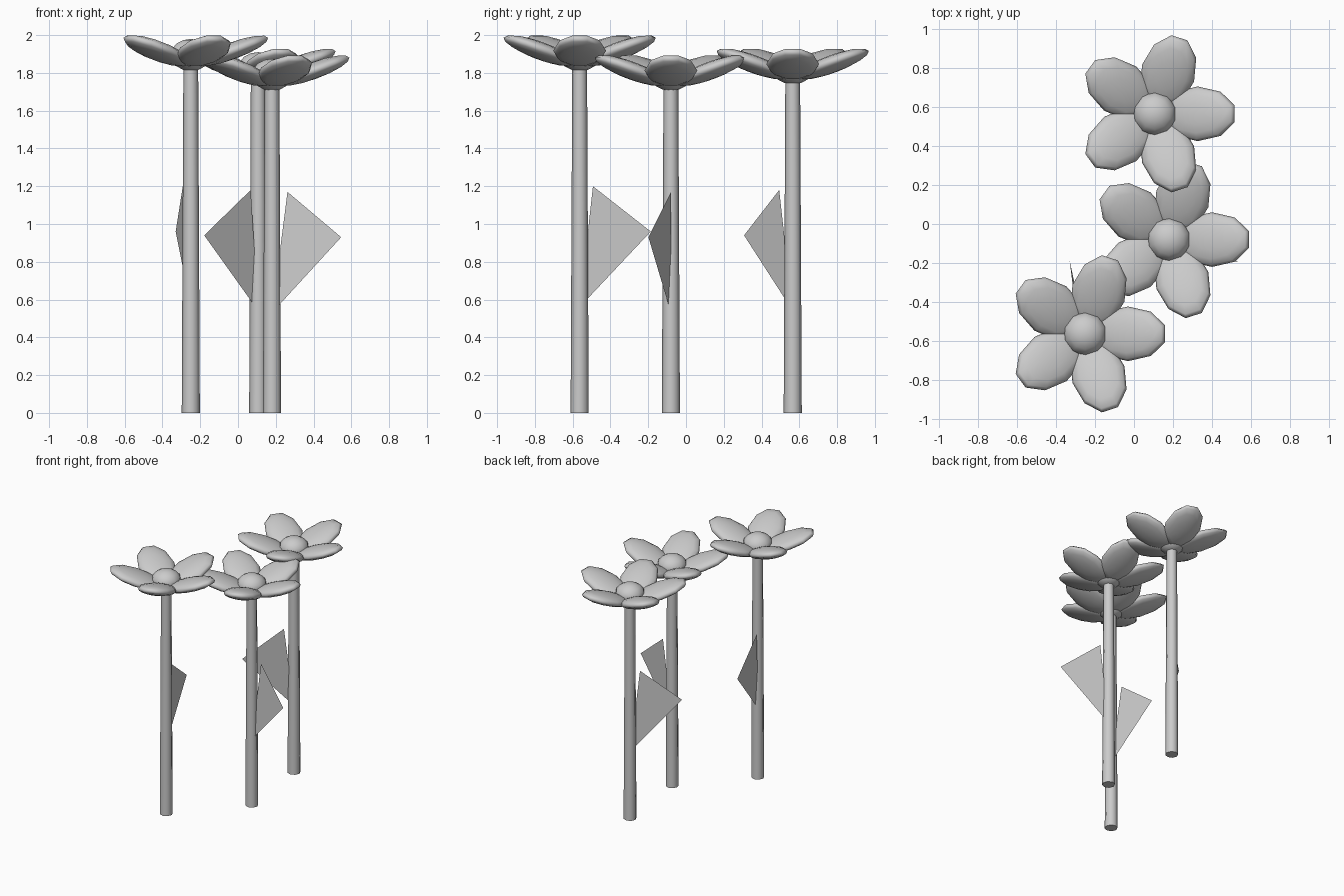
import bpy, math
from mathutils import Matrix, Vector

if "Cube" in bpy.data.objects:
    bpy.data.objects.remove(bpy.data.objects["Cube"])

grey = bpy.data.materials.new("light_grey")
grey.diffuse_color = (0.6, 0.6, 0.6, 1)
grey.use_nodes = True
grey.node_tree.nodes["Principled BSDF"].inputs["Base Color"].default_value = grey.diffuse_color


def finish(obj, name, smooth=True):
    obj.name = name
    obj.data.materials.append(grey)
    if smooth:
        for p in obj.data.polygons:
            p.use_smooth = True
    return obj


def ellipsoid(name, centre, radii, spin=0.0, tilt=0.0):
    bpy.ops.mesh.primitive_uv_sphere_add(segments=10, ring_count=8, radius=1)
    obj = bpy.context.object
    # scale, tilt the outer end up, spin round the flower centre
    m = (Matrix.Translation(centre) @ Matrix.Rotation(spin, 4, 'Z')
         @ Matrix.Rotation(-tilt, 4, 'Y') @ Matrix.Diagonal((*radii, 1)))
    obj.data.transform(m)
    return finish(obj, name)


def flower(tag, x, y, top, leaf_angle, leaf_z):
    # tapered stem
    h = top - 0.13
    bpy.ops.mesh.primitive_cone_add(vertices=8, radius1=0.048, radius2=0.039,
                                    depth=h, location=(x, y, h / 2))
    stem = finish(bpy.context.object, "stem_" + tag, False)
    bpy.ops.object.shade_smooth_by_angle(angle=math.radians(60))
    # flattened flower centre
    ellipsoid("flower_centre_" + tag, (x, y, top - 0.105), (0.112, 0.112, 0.085))
    # five upswept petals
    for i in range(5):
        a = i * math.tau / 5
        c = (x + 0.22 * math.cos(a), y + 0.22 * math.sin(a), top - 0.083)
        ellipsoid(f"petal_{tag}_{i + 1}", c, (0.212, 0.14, 0.045), a, math.radians(20))
    # flat three-cornered leaf, rooted in the stem
    def at(r, deg, z):
        a = math.radians(deg)
        return (x + r * math.cos(a), y + r * math.sin(a), z)
    pts = [at(0, 0, leaf_z - 0.40), at(0.385, leaf_angle, leaf_z),
           at(0.082, leaf_angle + 19, leaf_z + 0.24)]
    mesh = bpy.data.meshes.new("leaf_" + tag)
    mesh.from_pydata(pts, [], [(0, 1, 2)])
    leaf = bpy.data.objects.new("leaf_" + tag, mesh)
    bpy.context.collection.objects.link(leaf)
    finish(leaf, "leaf_" + tag, False)


flower("front", -0.25, -0.563, 2.0, 102, 0.96)
flower("middle", 0.18, -0.08, 1.895, -18, 0.93)
flower("back", 0.107, 0.565, 1.93, 222, 0.94)
